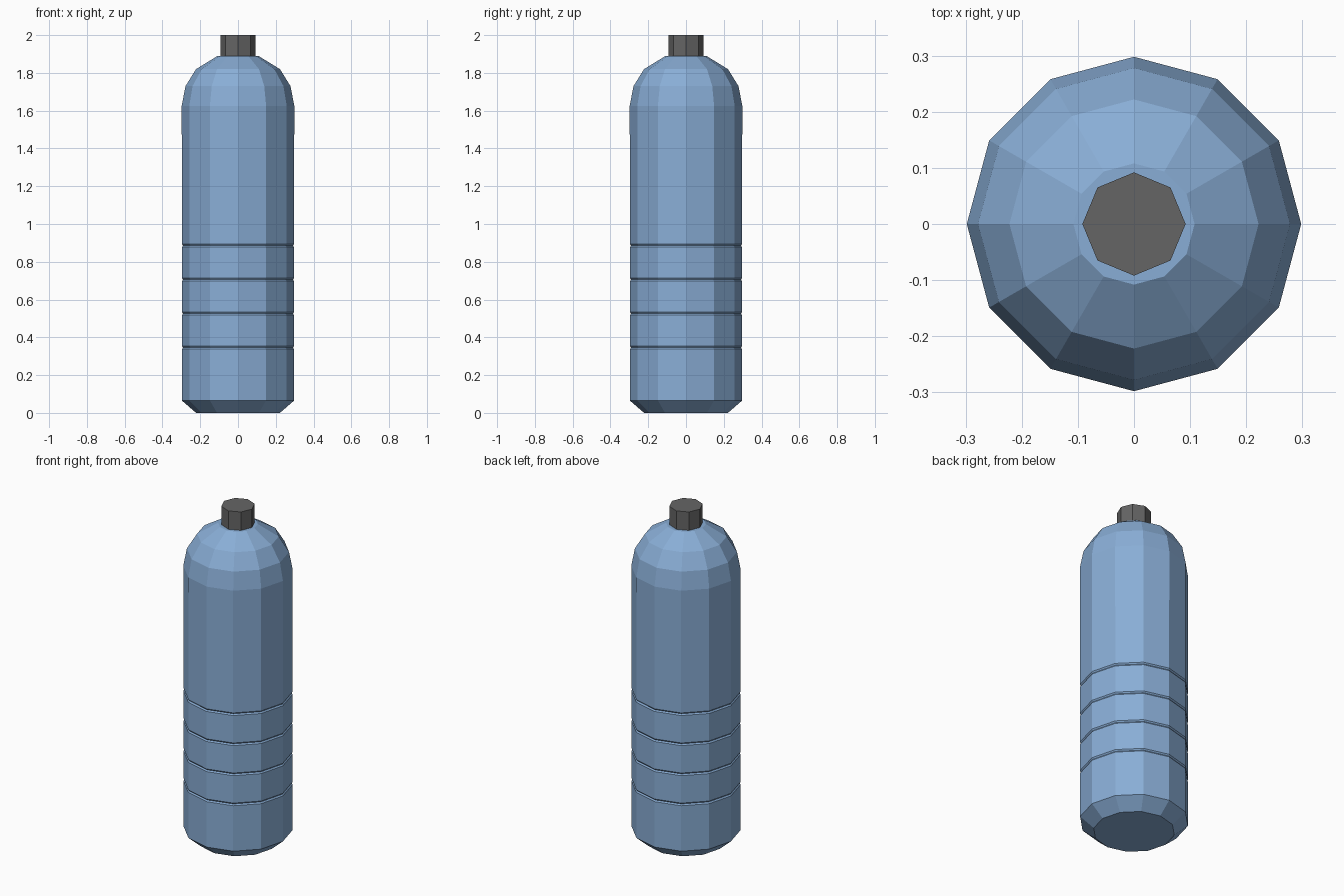
import bpy, bmesh
from math import cos, sin, tau

start = bpy.data.objects.get("Cube")
if start:
    bpy.data.objects.remove(start)


def material(name, colour):
    mat = bpy.data.materials.new(name)
    mat.use_nodes = True
    mat.diffuse_color = (*colour, 1)
    shader = mat.node_tree.nodes["Principled BSDF"]
    shader.inputs["Base Color"].default_value = (*colour, 1)
    shader.inputs["Roughness"].default_value = 0.6
    return mat


def lathe(name, profile, sides, mat):
    """Closed flat-faced solid from (radius, height) rings."""
    bm = bmesh.new()
    rings = [[bm.verts.new((r * cos(tau * i / sides), r * sin(tau * i / sides), z))
              for i in range(sides)] for r, z in profile]
    for low, high in zip(rings, rings[1:]):
        for i in range(sides):
            j = (i + 1) % sides
            bm.faces.new((low[i], low[j], high[j], high[i]))
    bm.faces.new(rings[0][::-1])
    bm.faces.new(rings[-1])
    mesh = bpy.data.meshes.new(name)
    bm.to_mesh(mesh)
    bm.free()
    mesh.materials.append(mat)
    obj = bpy.data.objects.new(name, mesh)
    bpy.context.collection.objects.link(obj)
    return obj


blue = material("bottle_blue", (0.25, 0.42, 0.67))
grey = material("cap_grey", (0.13, 0.13, 0.13))

# Bottle: chamfered foot, four fine grooves, faceted shoulder
profile = [(0.222, 0), (0.297, 0.065)]
for z in (0.345, 0.525, 0.705, 0.885):
    profile += [(0.297, z - 0.008), (0.291, z), (0.297, z + 0.008)]
profile += [(0.298, 1.625), (0.278, 1.73), (0.222, 1.82), (0.108, 1.89)]
lathe("bottle_body", profile, 12, blue)

# Eight-sided screw cap
lathe("cap", [(0.092, 1.88), (0.092, 2.0)], 8, grey)
